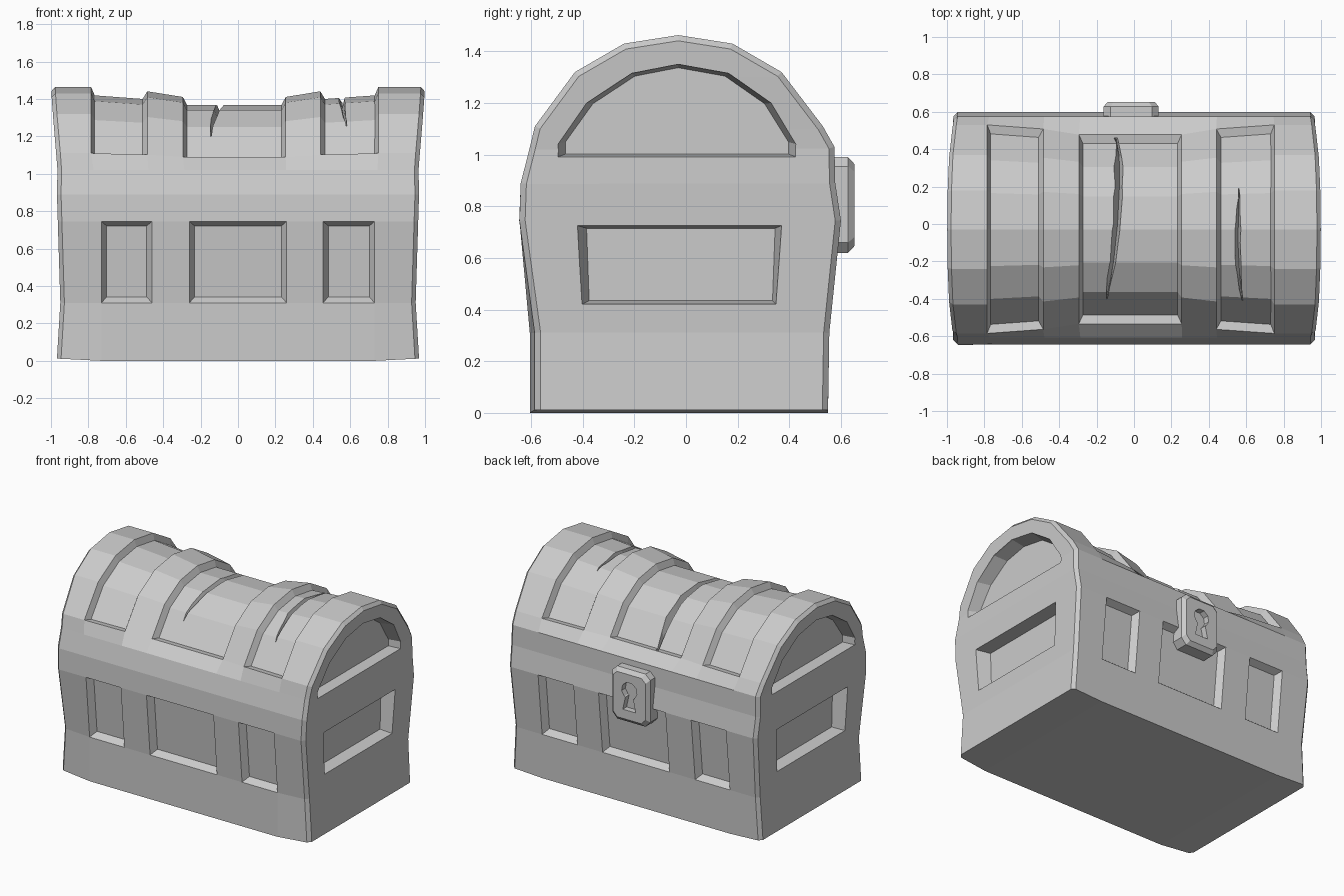
import bpy, bmesh, math

if "Cube" in bpy.data.objects:
    bpy.data.objects.remove(bpy.data.objects["Cube"])


def lerp_table(table, v):
    # piecewise linear lookup
    if v <= table[0][0]:
        return table[0][1]
    for (a, fa), (b, fb) in zip(table, table[1:]):
        if v <= b:
            return fa + (fb - fa) * (v - a) / (b - a)
    return table[-1][1]


def finish(name, bm):
    bmesh.ops.recalc_face_normals(bm, faces=bm.faces[:])
    me = bpy.data.meshes.new(name)
    bm.to_mesh(me)
    bm.free()
    ob = bpy.data.objects.new(name, me)
    bpy.context.collection.objects.link(ob)
    return ob


def loft(name, rings):
    # closed solid through rings with equal point counts
    bm = bmesh.new()
    vs = [[bm.verts.new(p) for p in r] for r in rings]
    n = len(vs[0])
    for a, b in zip(vs, vs[1:]):
        for i in range(n):
            bm.faces.new((a[i], a[(i + 1) % n], b[(i + 1) % n], b[i]))
    bm.faces.new(vs[0])
    bm.faces.new(vs[-1][::-1])
    return finish(name, bm)


def cut(ob, cutter):
    cutter.hide_render = True
    mod = ob.modifiers.new("cut", 'BOOLEAN')
    mod.operation = 'DIFFERENCE'
    mod.solver = 'EXACT'
    mod.object = cutter
    bpy.context.view_layer.objects.active = ob
    bpy.ops.object.modifier_apply(modifier=mod.name)
    bpy.data.objects.remove(cutter)


def scaled(pts, c, s):
    return [(c[0] + (a - c[0]) * s, c[1] + (b - c[1]) * s) for a, b in pts]


# chest cross-section (y, z), front bottom over the lid to back bottom
PROFILE = [(-.605, 0), (-.605, .31), (-.645, .745), (-.64, .89), (-.607, 1.02),
           (-.585, 1.11), (-.43, 1.32), (-.24, 1.43), (-.03, 1.463),
           (.18, 1.43), (.37, 1.32), (.53, 1.11), (.575, 1.03), (.578, .89),
           (.60, .745), (.555, .31), (.55, 0)]
LOW_X = [-.96, -.73, -.46, -.26, .26, .455, .73, .96]
TOP_X = [-1, -.785, -.485, -.295, .255, .44, .75, 1]
SAG = [0, 0, .022, .052, .052, .022, 0, 0]
END_X = [(0, .968), (.31, .95), (.89, .968), (1.03, .965), (1.32, .99), (1.46, 1.0)]


def body_point(i, y, z):
    t = min(1, max(0, (z - .745) / .36))
    x = LOW_X[i] * (1 - t) + TOP_X[i] * t
    if i in (0, 7):
        x = math.copysign(lerp_table(END_X, z), x)
        if z < .5 and y < 0:
            y += .02
        if z == 0:
            z = .012
    if z > 1.05:
        s = 1 - SAG[i] / .56
        y, z = -.03 + (y + .03) * s, .9 + (z - .9) * s
    return x, y, z


# chest body and lid
bm = bmesh.new()
cols = [[bm.verts.new(body_point(i, y, z)) for y, z in PROFILE] for i in range(8)]
n = len(PROFILE)
panels, lid_bands, ends = [], [], []
for c in range(7):
    for r in range(n):
        q = (r + 1) % n
        f = bm.faces.new((cols[c][r], cols[c + 1][r], cols[c + 1][q], cols[c][q]))
        if c in (1, 3, 5):
            if r in (1, 14):
                panels.append(f)
            elif 5 <= r <= 10:
                lid_bands.append(f)
for col in (cols[0], cols[-1]):
    for r in range(7):
        ends.append(bm.faces.new((col[r], col[r + 1], col[n - 2 - r], col[n - 1 - r])))
    ends.append(bm.faces.new((col[7], col[8], col[9])))
bmesh.ops.recalc_face_normals(bm, faces=bm.faces[:])
# sunk front/back panels and lid bands
bmesh.ops.inset_region(bm, faces=panels, thickness=.028, depth=-.045, use_even_offset=True)
bmesh.ops.inset_region(bm, faces=lid_bands, thickness=.022, depth=-.042, use_even_offset=True)
# chamfered end corners
end_set = set(ends)
rim = [e for e in bm.edges if sum(f in end_set for f in e.link_faces) == 1
       and max(v.co.z for v in e.verts) > .1]
bmesh.ops.bevel(bm, geom=rim, offset=.022, segments=1, affect='EDGES')
chest = finish("chest_body", bm)

# sunk panels on both ends: rectangle below, arch above
rect = [(-.405, .42), (.35, .42), (.37, .725), (-.42, .725)]
rect_in = [(-.375, .435), (.335, .435), (.345, .715), (-.385, .715)]
arch = [(-.5, .99), (.43, .99), (.43, 1.04), (.33, 1.2), (.165, 1.315),
        (-.03, 1.35), (-.21, 1.315), (-.385, 1.2), (-.5, 1.04)]
arch_in = scaled(arch, (-.035, 1.16), .93)
for side in (-1, 1):
    for outer, inner, x in ((rect, rect_in, .96), (arch, arch_in, .98)):
        rings = [[(side * d, y, z) for y, z in pts]
                 for d, pts in ((1.1, outer), (x, outer), (x - .09, inner))]
        cut(chest, loft("end_panel_cutter", rings))

# cracks across the lid: V-shaped grooves following the arc
ARC = PROFILE[4:13]


def crack(path, sag):
    rings = []
    for x, y, w in path:
        s = 1 - sag / .56
        z = .9 + (lerp_table(ARC, -.03 + (y + .03) / s) - .9) * s
        rings.append([(x - w, y, z + .05), (x + w, y, z + .05),
                      (x + w * .2, y, z - .02 - w)])
    cut(chest, loft("crack_cutter", rings))


crack([(-.145, -.40, .004), (-.115, -.2, .03), (-.095, 0, .035), (-.085, .2, .035),
       (-.085, .36, .03), (-.1, .48, .004)], .094)
crack([(.58, -.41, .004), (.56, -.27, .022), (.55, -.1, .03), (.555, .08, .02),
       (.56, .19, .004)], .055)

# lock plate on the back, with bevelled face
plate = [(-.125, .62), (.095, .62), (.132, .66), (.132, .955),
         (.095, .99), (-.125, .99), (-.162, .955), (-.162, .66)]
mid = (-.015, .805)
lock = loft("lock_plate", [[(x, y, z) for x, z in scaled(plate, mid, s)]
                           for y, s in ((.53, 1), (.628, 1), (.652, .86))])

# keyhole: round top and flared stem
hole = [(-.015 + .06 * math.cos(math.radians(a)), .85 + .06 * math.sin(math.radians(a)))
        for a in range(-50, 231, 40)]
hole += [(-.065, .71), (.035, .71)]
hole.insert(-2, (-.045, .80))
hole.append((.015, .80))
cut(lock, loft("keyhole_cutter", [[(x, y, z) for x, z in hole] for y in (.61, .70)]))
